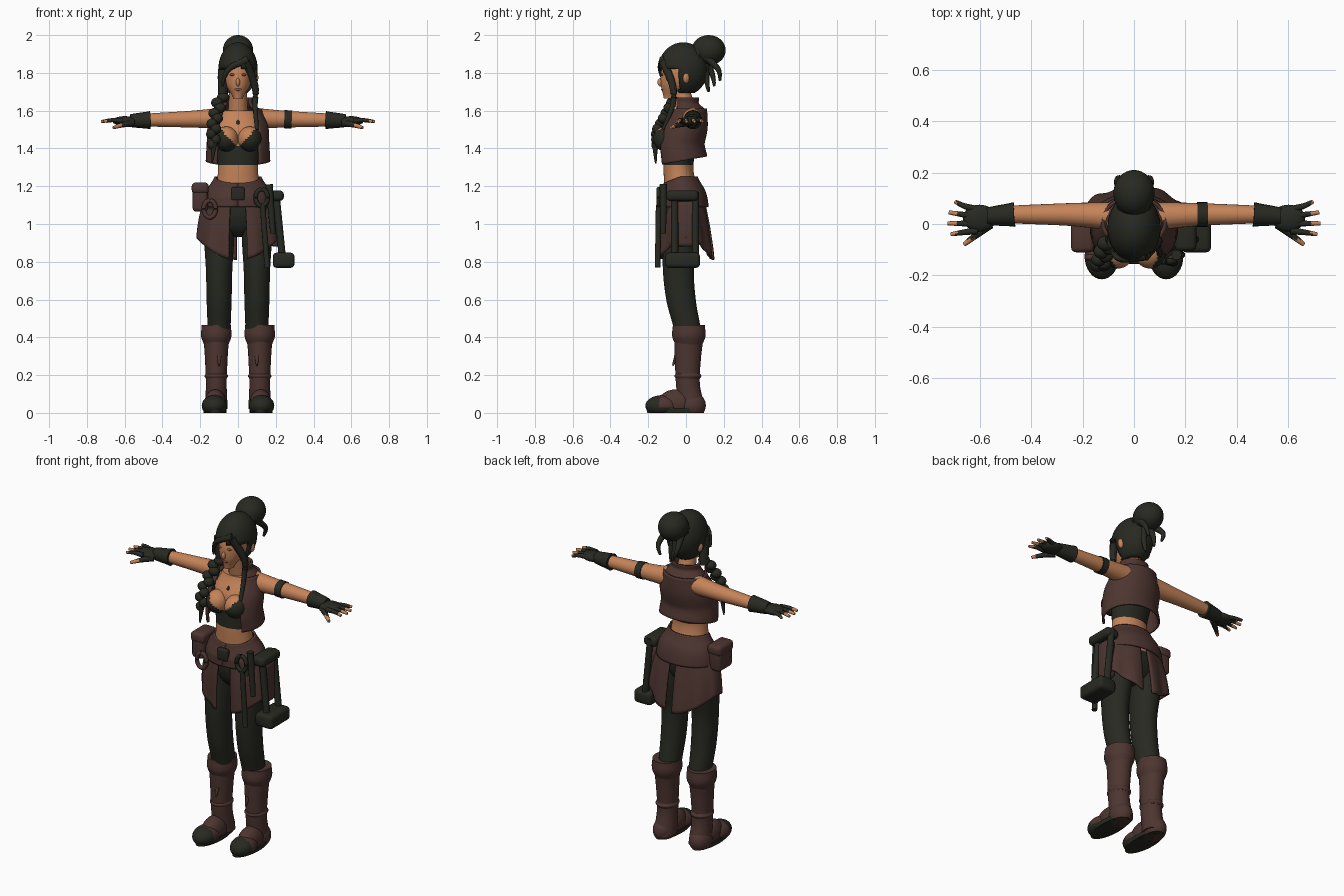
import bpy, bmesh
from math import sin, cos, pi, radians
from mathutils import Vector, Matrix

if "Cube" in bpy.data.objects:
    bpy.data.objects.remove(bpy.data.objects["Cube"])

def material(name, *rgb):
    mat = bpy.data.materials.new(name)
    mat.use_nodes = True
    mat.diffuse_color = (*rgb, 1)
    mat.node_tree.nodes["Principled BSDF"].inputs["Base Color"].default_value = (*rgb, 1)
    return mat

SKIN, BROWN, DARK, ROSE = range(4)
MATERIALS = [material("tan_skin", .56, .23, .1), material("brown_leather", .075, .036, .03),
             material("dark_cloth", .02, .022, .015), material("rosy_brown", .3, .1, .05)]
SIDES = (("left", 1), ("right", -1))

def finish(bm, name, colour, thickness=0):
    """Keep above the floor, colour faces by constant or rule, smooth and link."""
    for vert in bm.verts:
        vert.co.z = max(vert.co.z, 0)
    bmesh.ops.recalc_face_normals(bm, faces=bm.faces)
    for face in bm.faces:
        face.material_index = colour(face.calc_center_median()) if callable(colour) else colour
    mesh = bpy.data.meshes.new(name)
    bm.to_mesh(mesh)
    bm.free()
    for mat in MATERIALS:
        mesh.materials.append(mat)
    obj = bpy.data.objects.new(name, mesh)
    bpy.context.collection.objects.link(obj)
    if thickness:
        solid = obj.modifiers.new("thickness", "SOLIDIFY")
        solid.thickness, solid.offset = thickness, 0
    bpy.ops.object.select_all(action="DESELECT")
    obj.select_set(True)
    bpy.context.view_layer.objects.active = obj
    bpy.ops.object.shade_smooth_by_angle(angle=radians(50))

def smooth(points, steps=5):
    """Resample points along a smooth curve through them."""
    points = [Vector(point) for point in points]
    last = len(points) - 1
    slopes = [(points[min(i + 1, last)] - points[max(i - 1, 0)]) / 2 for i in range(last + 1)]
    result = []
    for start, end, leave, arrive in zip(points, points[1:], slopes, slopes[1:]):
        for k in range(steps):
            t = k / steps
            ease = t * t * (3 - 2 * t)
            result.append(start.lerp(end, ease) + leave * t * (1 - t) ** 2 - arrive * t * t * (1 - t))
    return result + [points[last]]

def bridge(bm, rings, closed=True):
    count = len(rings[0])
    for low, high in zip(rings, rings[1:]):
        for i in range(count if closed else count - 1):
            j = (i + 1) % count
            bm.faces.new((low[i], low[j], high[j], high[i]))
    if closed:
        bm.faces.new(rings[0])
        bm.faces.new(rings[-1])

def loft(name, colour, bottom, top, rows, flat, x=0, arc=None, warp=None, count=40):
    """Evenly stacked ellipses, each row (y, half width); flat is depth over width.
    An arc in degrees from the front leaves an open shell."""
    bm = bmesh.new()
    rings = []
    rows = smooth(rows, steps=8)
    first, last = [radians(a) for a in arc] if arc else (0, 2 * pi * (1 - 1 / count))
    for k, (y, wide) in enumerate(rows):
        ring = []
        for i in range(count):
            angle = first + (last - first) * i / (count - 1)
            point = Vector((x + wide * sin(angle), y - wide * flat * cos(angle),
                            bottom + (top - bottom) * k / (len(rows) - 1)))
            if warp:
                warp(angle, point)
            ring.append(bm.verts.new(point))
        rings.append(ring)
    bridge(bm, rings, closed=not arc)
    finish(bm, name, colour, thickness=.012 if arc else 0)

def tube(name, colour, radius, points, tip=1, side=1, count=12):
    """Round tube along a smooth path, tapering to tip times its radius."""
    bm = bmesh.new()
    path = smooth(points)
    last = len(path) - 1
    rings = []
    for i, centre in enumerate(path):
        along = path[min(i + 1, last)] - path[max(i - 1, 0)]
        turn = along.to_track_quat("Z", "Y")
        size = radius * (1 + (tip - 1) * i / last)
        ring = []
        for k in range(count):
            angle = 2 * pi * k / count
            point = centre + turn @ Vector((cos(angle), sin(angle), 0)) * size
            ring.append(bm.verts.new((point.x * side, point.y, point.z)))
        rings.append(ring)
    bridge(bm, rings)
    finish(bm, name, colour)

def hoop(name, colour, thick, centre, radius):
    """Upright ring facing the front."""
    turns = [2 * pi * i / 10 for i in range(11)]
    tube(name, colour, thick, [Vector(centre) + Vector((sin(a) * .7, 0, cos(a))) * radius for a in turns])

def blob(name, colour, centre, size, drop=None, thickness=0):
    """Ellipsoid; faces matching the drop rule are removed."""
    bm = bmesh.new()
    bmesh.ops.create_uvsphere(bm, u_segments=32, v_segments=20, radius=1,
                              matrix=Matrix.Translation(centre) @ Matrix.Diagonal((*size, 1)))
    if drop:
        unwanted = [face for face in bm.faces if drop(face.calc_center_median())]
        bmesh.ops.delete(bm, geom=unwanted, context="FACES")
    finish(bm, name, colour, thickness)

def box(name, colour, centre, size, bevel=.02):
    bm = bmesh.new()
    bmesh.ops.create_cube(bm, matrix=Matrix.Translation(centre) @ Matrix.Diagonal((*size, 1)))
    bmesh.ops.bevel(bm, geom=bm.edges[:], offset=bevel, segments=3, affect="EDGES", profile=.5)
    finish(bm, name, colour)

# Torso: bare skin with a dark plunging top
def top_rule(centre):
    return DARK if 1.31 < centre.z < 1.4 + abs(centre.x) * 1.1 else SKIN

loft("torso", top_rule, 1.1, 1.6, flat=.75,
     rows=[(-.02, .13), (-.03, .115), (-.04, .105), (-.03, .115), (-.01, .135), (.015, .1)])
tube("neck", SKIN, .055, [(0, .01, 1.57), (0, -.03, 1.72)], tip=.8)
blob("pendant", DARK, (0, -.09, 1.53), (.01, .01, .02))

# Open sleeveless vest with a higher back hem, and its collar
def vest_hem(angle, point):
    point.z += .025 * (1 - cos(angle)) * max(0, 1.45 - point.z) / .15

loft("vest", BROWN, 1.31, 1.61, [(-.025, .165), (-.035, .16), (-.015, .155), (.01, .12)],
     flat=.8, arc=(42, 318), warp=vest_hem)
loft("collar", BROWN, 1.6, 1.67, [(.01, .11), (0, .08), (0, .08)], flat=.8, arc=(50, 310))

# Head
loft("head", SKIN, 1.665, 1.88, [(-.085, .025), (-.05, .064), (-.035, .074), (-.03, .06)], flat=1.3)
blob("nose", SKIN, (0, -.135, 1.75), (.011, .016, .022))
blob("lips", ROSE, (0, -.122, 1.712), (.02, .01, .008))

# Hair: cap, bun, loose locks and braid
blob("hair_cap", DARK, (0, -.015, 1.82), (.097, .125, .135), thickness=.014,
     drop=lambda c: c.z < 1.835 - abs(c.x) / 4 and c.y < -.035 or c.z < 1.7)
blob("bun", DARK, (0, .12, 1.92), (.08, .09, .08))
hoop("bun_wrap", DARK, .025, (0, .07, 1.89), radius=.06)
tube("swept_fringe", DARK, .022, [(.05, -.12, 1.87), (-.05, -.135, 1.82), (-.085, -.11, 1.73)], tip=.3)
tube("left_lock", DARK, .024, [(.04, -.12, 1.86), (.09, -.07, 1.73), (.09, -.07, 1.63), (.1, -.12, 1.5)], tip=.4)
tube("right_lock", DARK, .026, [(-.08, -.07, 1.82), (-.08, -.05, 1.65)])
for i in range(4):
    across, drop = .03 * (i - 1.5), .03 * (i % 3)
    tube(f"back_curl_{i}", DARK, .022,
         [(across, .1, 1.89), (across * 1.4, .17 - drop, 1.82 - drop), (across, .18 - drop, 1.76 - drop)], tip=.3)
for i in range(10):
    t = i / 9
    blob(f"braid_{i}", DARK, (-.09 - .04 * sin(2 * t) + .012 * (-1) ** i, -.06 - .1 * min(1, t * 1.4), 1.67 - .25 * t),
         (.033 - .008 * t, .03 - .006 * t, .027))
tube("braid_tail", DARK, .018, [(-.125, -.165, 1.43), (-.14, -.16, 1.32)], tip=.2)

# Waistband and skirt, longer at the front and back than at the sides
def waist_dip(angle, point):
    point.z -= .035 * max(0, cos(angle)) * (point.z > 1.15)

def skirt_hem(angle, point):
    length = 1.15 - point.z
    point.z += length * .34 * sin(angle) ** 2
    point.y += .02 * sin(angle * 10) * length

blob("pelvis", DARK, (0, -.02, 1.07), (.16, .1, .14))
loft("waistband", BROWN, 1.09, 1.25, [(-.015, .18), (-.02, .165), (-.028, .118)],
     flat=.72, arc=(0, 360), warp=waist_dip)
for name, arc in (("right_skirt", (-178, -13)), ("left_skirt", (13, 168))):
    loft(name, BROWN, .81, 1.15, [(0, .215), (-.01, .2), (-.018, .17)], flat=.65, arc=arc, warp=skirt_hem)
box("belt_buckle", DARK, (0, -.14, 1.16), (.07, .03, .07), bevel=.01)

# Paired parts
def fingertip_rule(centre):
    return SKIN if abs(centre.x) > .69 or centre.y < -.06 else DARK

def boot_rule(centre):
    return DARK if centre.y < -.14 or centre.z < .03 and centre.y < .05 else BROWN

for word, side in SIDES:
    blob(word + "_bust", top_rule, (side * .062, -.105, 1.45), (.063, .068, .066))
    blob(word + "_eye", ROSE, (side * .03, -.126, 1.79), (.015, .006, .006))
    blob(word + "_ear", SKIN, (side * .09, 0, 1.775), (.018, .018, .03))

    # Arm, fingerless glove and fanned fingers
    tube(word + "_arm", SKIN, .056, [(.09, .03, 1.56), (.25, .037, 1.555), (.5, .037, 1.55)],
         tip=.58, side=side, count=24)
    tube(word + "_glove_cuff", DARK, .048, [(.465, .037, 1.55), (.57, .03, 1.547)], tip=.7, side=side, count=24)
    blob(word + "_palm", DARK, (side * .6, .023, 1.545), (.065, .052, .026))
    for i in range(4):
        spread, reach = .07 - .034 * i, .725 - .009 * (i - 1.8) ** 2
        tube(f"{word}_finger_{i}", fingertip_rule, .015,
             [(.61, spread * .8, 1.546), (.66, spread, 1.55), (reach, spread * 1.25, 1.543)], tip=.5, side=side)
    tube(word + "_thumb", fingertip_rule, .02, [(.56, 0, 1.535), (.61, -.04, 1.525), (.66, -.08, 1.51)],
         tip=.4, side=side)

    # Leg and boot with a folded cuff
    loft(word + "_leg", DARK, .42, 1.1, [(.01, .06), (-.025, .066), (-.04, .07), (-.025, .08), (-.02, .08)],
         flat=1.18, x=side * .1)
    ankle = side * .115
    loft(word + "_boot_shaft", BROWN, .02, .42, [(.03, .06), (.01, .055), (.01, .06), (.015, .068)],
         flat=1.15, x=ankle)
    loft(word + "_boot_cuff", BROWN, .345, .465, [(.015, .06), (.015, .08), (.015, .077)], flat=1.1, x=ankle)
    loft(word + "_ankle_strap", BROWN, .18, .21, [(.01, .055), (.01, .062), (.01, .055)], flat=1.15, x=ankle)
    tube(word + "_strap_end", BROWN, .013, [(.1, -.05, .3), (.1, -.07, .25)], tip=.3, side=side)
    blob(word + "_heel", BROWN, (side * .12, .03, .04), (.06, .075, .07))
    blob(word + "_instep", boot_rule, (side * .12, -.05, .05), (.058, .1, .075))
    blob(word + "_toe", boot_rule, (side * .125, -.125, .038), (.067, .09, .056))
    loft(word + "_sole", boot_rule, 0, .025, [(-.055, .06), (-.055, .062)], flat=2.5, x=side * .122)

tube("armband", DARK, .048, [(.245, .037, 1.555), (.285, .037, 1.553)], count=24)

# Right hip pouch and coiled rope
box("pouch", BROWN, (-.2, -.04, 1.14), (.08, .13, .15))
box("pouch_flap", BROWN, (-.2, -.04, 1.19), (.09, .14, .06))
hoop("rope_coil", BROWN, .012, (-.15, -.13, 1.08), radius=.045)

# Left hip tools: holder, holster, hammer, wrench and pliers
box("tool_holder", DARK, (.2, -.02, 1.15), (.085, .17, .055))
box("holster", BROWN, (.195, 0, 1), (.05, .1, .24))
for word, y in (("front", -.06), ("rear", .05)):
    tube(word + "_tool_handle", DARK, .019, [(.2, y, 1.17), (.235, y, .82)])
box("hammer_head", DARK, (.242, -.018, .808), (.115, .185, .08))
hoop("wrench_ring", DARK, .012, (.125, -.145, 1.14), radius=.045)
tube("wrench_shaft", DARK, .015, [(.13, -.145, 1.1), (.155, -.15, .77)])
tube("pliers", DARK, .02, [(.165, -.12, 1.21), (.185, -.12, .95)], tip=.7)
